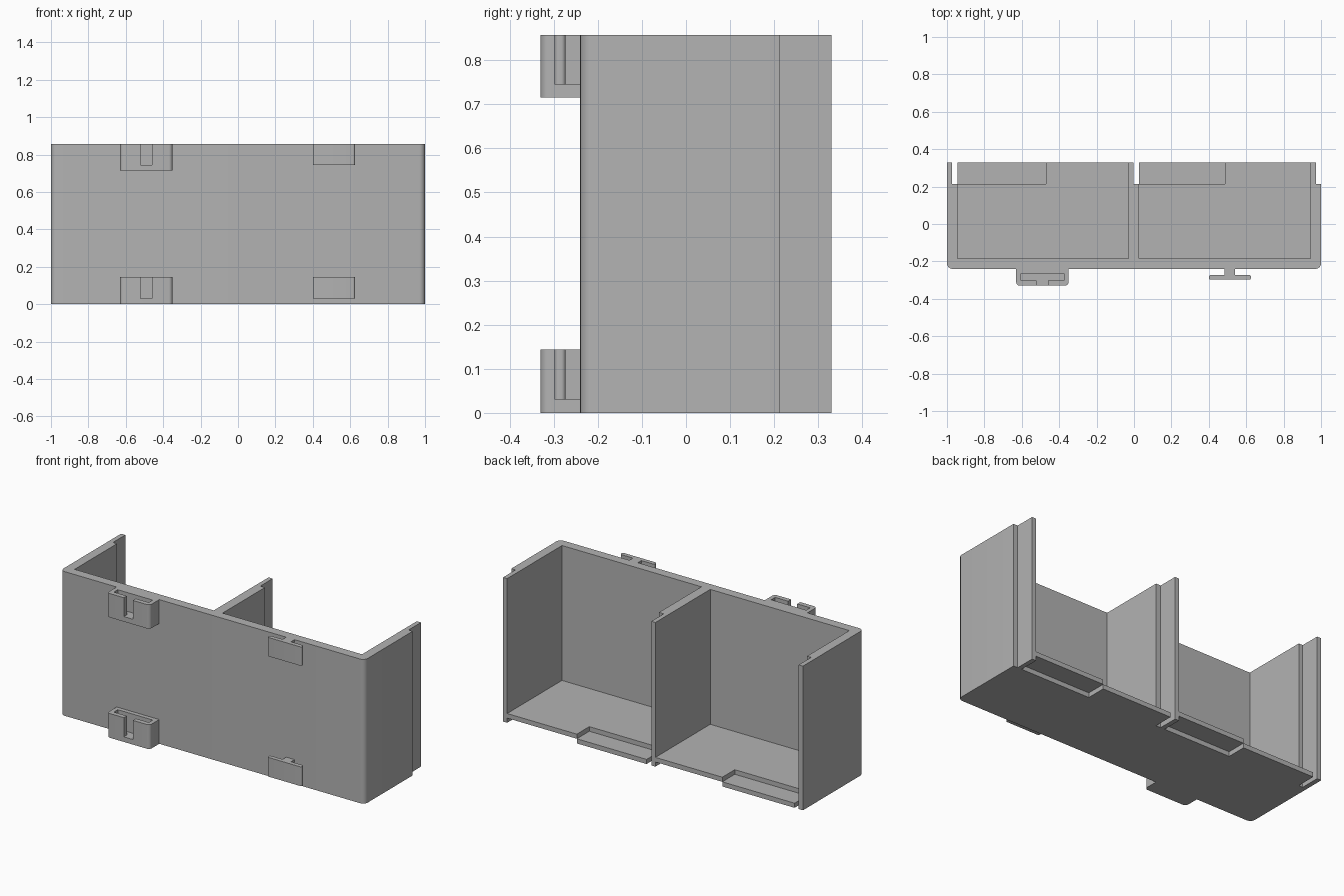
import bpy, bmesh, math

cube = bpy.data.objects.get("Cube")
if cube:
    bpy.data.objects.remove(cube, do_unlink=True)

grey = bpy.data.materials.new("light grey plastic")
grey.use_nodes = True
colour = (0.45, 0.45, 0.45, 1)
grey.diffuse_color = colour
grey.node_tree.nodes["Principled BSDF"].inputs["Base Color"].default_value = colour

H = 0.857            # overall height
FRONT, BACK = -0.24, 0.33
STEP = 0.213         # where the rear tongues begin
WALL = 0.055
HALF = WALL / 2


def box(name, x, y, z, radius=0, rounded=lambda v: True):
    """Box from ranges; upright edges chosen by rounded() get a radius."""
    bm = bmesh.new()
    bmesh.ops.create_cube(bm, size=1)
    for v in bm.verts:
        v.co = [r[0] if c < 0 else r[1] for c, r in zip(v.co, (x, y, z))]
    if radius:
        edges = [e for e in bm.edges
                 if abs(e.verts[0].co.z - e.verts[1].co.z) > 1e-5
                 and rounded(e.verts[0].co)]
        bmesh.ops.bevel(bm, geom=edges, offset=radius, segments=6,
                        profile=0.5, affect='EDGES')
    bmesh.ops.recalc_face_normals(bm, faces=bm.faces)
    mesh = bpy.data.meshes.new(name)
    bm.to_mesh(mesh)
    bm.free()
    mesh.materials.append(grey)
    ob = bpy.data.objects.new(name, mesh)
    bpy.context.collection.objects.link(ob)
    return ob


def activate(ob):
    bpy.ops.object.select_all(action='DESELECT')
    ob.select_set(True)
    bpy.context.view_layer.objects.active = ob


def cut(ob, x, y, z):
    """Carve a box out of an object."""
    cutter = box("cutter", x, y, z)
    cutter.hide_render = True
    mod = ob.modifiers.new("cut", 'BOOLEAN')
    mod.operation, mod.solver, mod.object = 'DIFFERENCE', 'EXACT', cutter
    activate(ob)
    bpy.ops.object.modifier_apply(modifier=mod.name)
    bpy.data.objects.remove(cutter, do_unlink=True)


def smooth(ob):
    activate(ob)
    bpy.ops.object.shade_smooth_by_angle(angle=math.radians(30))


def front_edge(v):
    return v.y < -0.2


# Bin body, with rounded front corners
body = box("bin_body", (-1, 1), (FRONT, BACK), (0, H), 0.03, front_edge)

# Two open-backed compartments
for left, right in ((-0.945, -0.03), (0.028, 0.945)):
    cut(body, (left, right), (FRONT + WALL, 1), (WALL, 2))

# Rear wall tongues: slots remove half of each wall
for left, right in ((-0.972, -0.945), (-0.003, 0.028), (0.972, 1.5)):
    cut(body, (left, right), (STEP, 1), (-1, 2))

# Floor tongues: low in one half of each bay, high in the other
for left, middle, right in ((-0.96, -0.47, -0.03), (0.01, 0.487, 0.945)):
    cut(body, (left, middle), (STEP, 1), (HALF, 0.2))
    cut(body, (middle, right), (STEP, 1), (-1, HALF))
smooth(body)

# Slotted sockets and matching tee hooks on the front, low and high
for level, z0, z1 in (("lower", 0, 0.144), ("upper", 0.715, H)):
    socket = box(level + "_socket", (-0.63, -0.35), (-0.33, FRONT), (z0, z1),
                 0.02, lambda v: v.y < -0.3)
    cut(socket, (-0.605, -0.375), (-0.302, -0.265), (z0 + 0.03, 2))
    cut(socket, (-0.52, -0.46), (-0.5, -0.28), (z0 + 0.03, 2))
    smooth(socket)

    hook = (z0 + 0.03, z1)
    smooth(box(level + "_hook_plate", (0.4, 0.625), (-0.298, -0.273), hook, 0.01))
    box(level + "_hook_stem", (0.485, 0.54), (-0.273, FRONT), hook)
